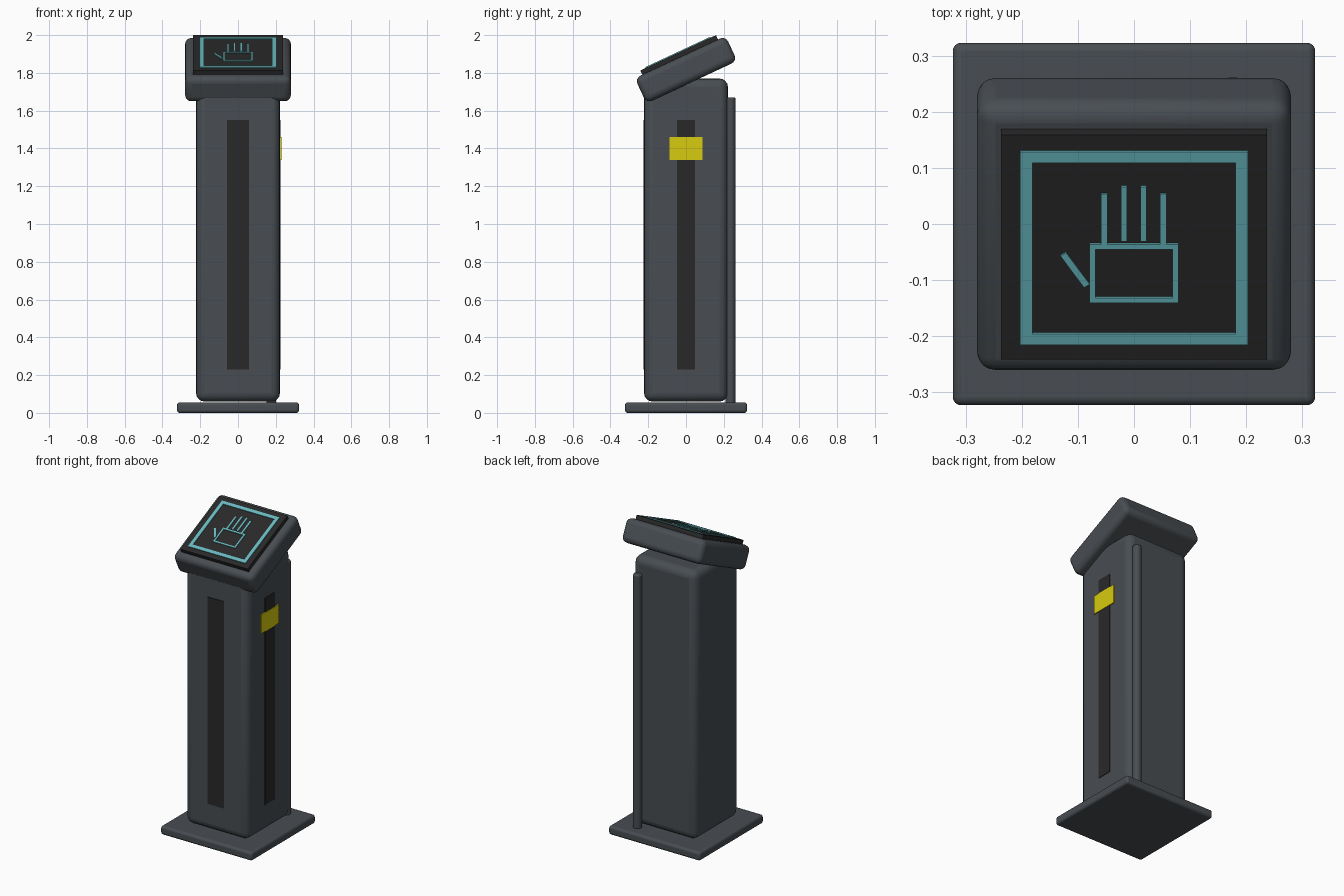
import bpy
from math import radians, atan2, hypot
from mathutils import Matrix

if "Cube" in bpy.data.objects:
    bpy.data.objects.remove(bpy.data.objects["Cube"])


def material(name, rgb):
    m = bpy.data.materials.new(name)
    m.use_nodes = True
    m.diffuse_color = (*rgb, 1)
    m.node_tree.nodes["Principled BSDF"].inputs["Base Color"].default_value = (*rgb, 1)
    return m


slate = material("slate grey", (0.065, 0.075, 0.085))
black = material("panel black", (0.022, 0.022, 0.022))
teal = material("glowing teal", (0.14, 0.48, 0.52))
yellow = material("label yellow", (0.68, 0.6, 0.005))


def finish(ob, name, mat, bevel, segments=4):
    ob.name = name
    ob.data.materials.append(mat)
    if bevel:
        mod = ob.modifiers.new("rounded edges", 'BEVEL')
        mod.width = bevel
        mod.segments = segments
        mod.limit_method = 'ANGLE'
        bpy.ops.object.shade_smooth_by_angle(angle=radians(35))
    return ob


def box(name, size, centre, mat, bevel=0, frame=None, spin=0):
    """Box with real dimensions, optionally placed in a tilted frame."""
    bpy.ops.mesh.primitive_cube_add(size=1)
    ob = bpy.context.object
    ob.data.transform(Matrix.Diagonal((*size, 1)))
    ob.matrix_world = (frame or Matrix()) @ Matrix.Translation(centre) @ Matrix.Rotation(spin, 4, 'Z')
    return finish(ob, name, mat, bevel)


# Base plate and column
box("base_plate", (0.646, 0.646, 0.055), (0, 0, 0.0275), slate, 0.015)
box("column", (0.444, 0.444, 1.71), (0, 0, 0.915), slate, 0.045)

# Recessed-looking dark strips on front and left side, with a label plate
box("front_strip", (0.116, 0.008, 1.32), (0, -0.222, 0.89), black)
box("side_strip", (0.008, 0.096, 1.32), (0.222, 0, 0.89), black)
box("side_label", (0.009, 0.176, 0.12), (0.2245, 0, 1.4), yellow)

# Cable conduit up the back
bpy.ops.mesh.primitive_cylinder_add(vertices=24, radius=0.026, depth=1.62, location=(0.176, 0.236, 0.86))
finish(bpy.context.object, "cable_conduit", slate, 0.006, 2)

# Tilted console head and screen
tilt = Matrix.Translation((0, 0, 1.8175)) @ Matrix.Rotation(radians(25), 4, 'X')
box("console_head", (0.56, 0.53, 0.146), (0, 0, 0), slate, 0.033, tilt)
box("screen_panel", (0.474, 0.442, 0.04), (0, 0, 0.078), black, 0, tilt)

# Painted screen lines
TOP = 0.099


def line(name, start, end, width, height=0.008):
    dx, dy = end[0] - start[0], end[1] - start[1]
    mid = ((start[0] + end[0]) / 2, (start[1] + end[1]) / 2, TOP)
    box(name, (hypot(dx, dy), width, height), mid, teal, 0, tilt, atan2(dy, dx))


def outline(name, x, low, high, width):
    """Rectangular outline from four bars, outer half-width x."""
    h = width / 2
    for label, y in (("bottom", low + h), ("top", high - h)):
        line(f"{name}_{label}", (-x, y), (x, y), width)
    for label, side in (("right", -1), ("left", 1)):
        line(f"{name}_{label}", (side * (x - h), low + width), (side * (x - h), high - width), width)


outline("screen_frame", 0.203, -0.19, 0.19, 0.022)
outline("palm", 0.079, -0.107, 0.008, 0.01)
for i, (x, low, high) in enumerate([(-0.053, 0.006, 0.107), (-0.018, 0.014, 0.121),
                                    (0.017, 0.014, 0.121), (0.052, 0.006, 0.107)]):
    line(f"finger_{i + 1}", (x, low), (x, high), 0.011)
line("thumb", (-0.126, -0.012), (-0.084, -0.074), 0.012)
